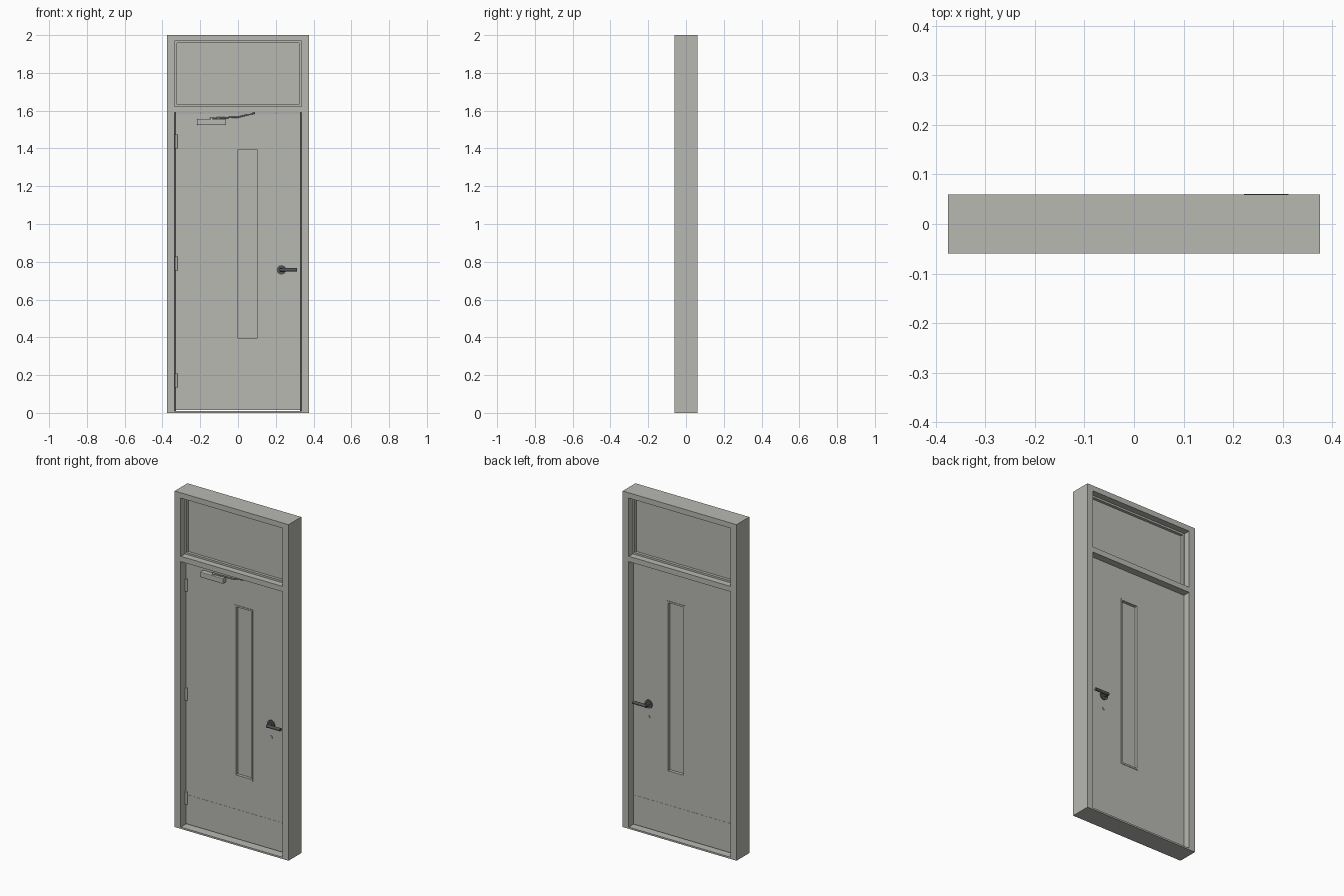
import bpy, bmesh, math
from mathutils import Vector

cube = bpy.data.objects.get("Cube")
if cube:
    bpy.data.objects.remove(cube)


def material(name, rgb):
    m = bpy.data.materials.new(name)
    m.use_nodes = True
    m.diffuse_color = (*rgb, 1)
    m.node_tree.nodes["Principled BSDF"].inputs["Base Color"].default_value = (*rgb, 1)
    return m


GREY = material("warm grey", (0.48, 0.485, 0.45))
DARK = material("dark metal", (0.08, 0.085, 0.09))


def finish(name, bm, mat):
    bmesh.ops.recalc_face_normals(bm, faces=bm.faces)
    mesh = bpy.data.meshes.new(name)
    bm.to_mesh(mesh)
    bm.free()
    mesh.materials.append(mat)
    ob = bpy.data.objects.new(name, mesh)
    bpy.context.collection.objects.link(ob)
    return ob


def add_box(bm, x, y, z):
    verts = bmesh.ops.create_cube(bm, size=1)["verts"]
    for v in verts:
        v.co = [(a + b) / 2 + c * (b - a) for c, (a, b) in zip(v.co, (x, y, z))]


def box(name, x, y, z, mat=GREY, bevel=0):
    bm = bmesh.new()
    add_box(bm, x, y, z)
    ob = finish(name, bm, mat)
    if bevel:
        mod = ob.modifiers.new("bevel", "BEVEL")
        mod.width, mod.segments = bevel, 2
    return ob


def border(name, x, y, z, w, mat=GREY):
    """Rectangular ring in the xz plane, w wide, inside the given extents."""
    bm = bmesh.new()
    add_box(bm, (x[0], x[0] + w), y, z)
    add_box(bm, (x[1] - w, x[1]), y, z)
    add_box(bm, (x[0] + w, x[1] - w), y, (z[0], z[0] + w))
    add_box(bm, (x[0] + w, x[1] - w), y, (z[1] - w, z[1]))
    return finish(name, bm, mat)


def rod(name, start, end, r, mat=GREY, sides=24):
    a, b = Vector(start), Vector(end)
    bm = bmesh.new()
    bmesh.ops.create_cone(bm, cap_ends=True, segments=sides, radius1=r, radius2=r,
                          depth=(b - a).length)
    bm.transform((b - a).to_track_quat("Z", "Y").to_matrix().to_4x4())
    bmesh.ops.translate(bm, verts=bm.verts, vec=(a + b) / 2)
    ob = finish(name, bm, mat)
    bpy.context.view_layer.objects.active = ob
    bpy.ops.object.select_all(action="DESELECT")
    ob.select_set(True)
    bpy.ops.object.shade_smooth_by_angle()
    return ob


DEPTH = (-0.06, 0.06)
IN = 0.335                      # inner face of the jambs
FRONT, BACK = -0.016, 0.022     # faces of the door leaf
MID = (FRONT + BACK) / 2

# Outer frame
for side, s in (("left", 1), ("right", -1)):
    box(side + "_jamb", sorted((s * IN, s * 0.375)), DEPTH, (0, 2))
    box(side + "_seal", sorted((s * 0.329, s * IN)), (MID - 0.006, MID + 0.006), (0.01, 1.59), DARK)
box("head", (-IN, IN), DEPTH, (1.968, 2))
box("transom_bar", (-IN, IN), DEPTH, (1.59, 1.622))
box("threshold", (-IN, IN), DEPTH, (0, 0.01))

# Fixed light above the door
border("upper_glazing_bead", (-IN, IN), (-0.022, 0.022), (1.622, 1.968), 0.011)
box("upper_pane", (-0.326, 0.326), (-0.005, 0.005), (1.631, 1.959))

# Door leaf, built around the vision panel opening
bm = bmesh.new()
add_box(bm, (-0.33, 0), (FRONT, BACK), (0.015, 1.586))
add_box(bm, (0.1, 0.33), (FRONT, BACK), (0.015, 1.586))
add_box(bm, (0, 0.1), (FRONT, BACK), (0.015, 0.395))
add_box(bm, (0, 0.1), (FRONT, BACK), (1.395, 1.586))
bmesh.ops.remove_doubles(bm, verts=bm.verts, dist=0.0001)
finish("door_leaf", bm, GREY)
box("vision_pane", (0, 0.1), (MID - 0.004, MID + 0.004), (0.395, 1.395))

# Hardware on both faces
for face, y, d in (("front", FRONT, -1), ("back", BACK, 1)):
    border(face + "_vision_trim", (-0.01, 0.11), sorted((y, y + d * 0.003)), (0.385, 1.405), 0.01)
    box(face + "_kick_plate", (-0.322, 0.322), sorted((y, y + d * 0.001)), (0.02, 0.19))
    rod(face + "_handle_rose", (0.23, y, 0.757), (0.23, y + d * 0.006, 0.757), 0.025, DARK)
    rod(face + "_handle_neck", (0.23, y, 0.757), (0.23, y + d * 0.034, 0.757), 0.010, DARK)
    rod(face + "_handle_lever", (0.222, y + d * 0.03, 0.757), (0.312, y + d * 0.03, 0.757), 0.009, DARK)
    rod(face + "_lock_cylinder", (0.23, y, 0.68), (0.23, y + d * 0.004, 0.68), 0.009)

# Hinge knuckles
for i, z in enumerate((0.172, 0.79, 1.438)):
    rod(f"hinge_{i + 1}", (-0.327, FRONT - 0.004, z - 0.037), (-0.327, FRONT - 0.004, z + 0.037), 0.007)

# Door closer with its arm
box("closer_body", (-0.218, -0.065), (FRONT - 0.032, FRONT), (1.524, 1.556), bevel=0.004)
rod("closer_pivot", (-0.14, FRONT - 0.016, 1.55), (-0.14, FRONT - 0.016, 1.563), 0.008)
arm = [(-0.14, -0.032, 1.560), (0.0, -0.037, 1.566), (0.09, -0.04, 1.588)]
for i in range(2):
    rod(f"closer_arm_{i + 1}", arm[i], arm[i + 1], 0.004, sides=12)
